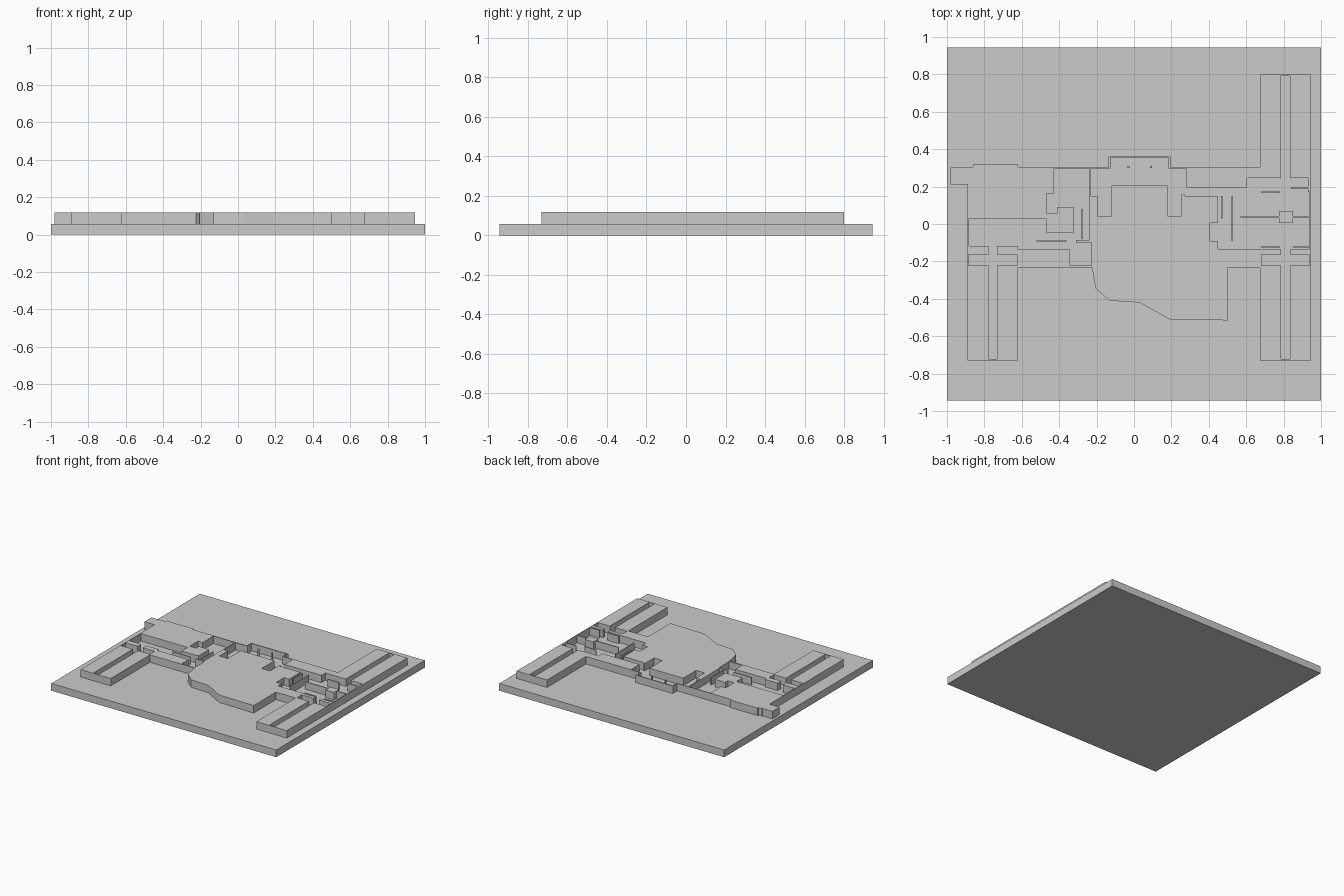
import bpy, bmesh

if "Cube" in bpy.data.objects:
    bpy.data.objects.remove(bpy.data.objects["Cube"])

FLOOR, TOP = 0.058, 0.118
SOUTH, NORTH = -0.233, 0.305      # long walls of the main block
AXIS = 0.03                       # centre line of the hall


def prism(name, pts, z0=FLOOR, z1=TOP):
    """Extrude a flat outline between two heights."""
    bm = bmesh.new()
    face = bm.faces.new([bm.verts.new((x, y, z0)) for x, y in pts])
    ext = bmesh.ops.extrude_face_region(bm, geom=[face])
    for v in ext["geom"]:
        if isinstance(v, bmesh.types.BMVert):
            v.co.z = z1
    bmesh.ops.recalc_face_normals(bm, faces=bm.faces)
    me = bpy.data.meshes.new(name)
    bm.to_mesh(me)
    bm.free()
    ob = bpy.data.objects.new(name, me)
    bpy.context.collection.objects.link(ob)
    return ob


def box(name, x0, x1, y0, y1, z0=FLOOR, z1=TOP):
    return prism(name, [(x0, y0), (x1, y0), (x1, y1), (x0, y1)], z0, z1)


def sink(block, x0, x1, y0, y1):
    """Cut a room down to the floor."""
    cutter = box("room_cutter", x0, x1, y0, y1, FLOOR - 0.03, TOP + 0.1)
    cutter.hide_render = True
    mod = block.modifiers.new("room", 'BOOLEAN')
    mod.operation, mod.solver, mod.object = 'DIFFERENCE', 'EXACT', cutter
    bpy.context.view_layer.objects.active = block
    bpy.ops.object.modifier_apply(modifier=mod.name)
    bpy.data.objects.remove(cutter)


# Base plate and main raised block
box("base_plate", -1, 1, -0.943, 0.943, 0, FLOOR)
block = box("main_block", -0.89, 0.945, SOUTH, NORTH)
box("west_end_lug", -0.98, -0.89, 0.212, 0.302)
box("northwest_ledge", -0.86, -0.62, NORTH, 0.318)

# Terrace with the irregular front edge
prism("terrace", [(-0.225, SOUTH), (-0.205, -0.345), (-0.13, -0.41), (AXIS, -0.42),
                  (0.19, -0.51), (0.5, -0.515), (0.5, SOUTH)])

# Three wings: two long bars around a slot, closed by a thin end wall
for name, cx, inner, outer in (("southwest", -0.755, SOUTH, -0.73),
                               ("southeast", 0.81, SOUTH, -0.73),
                               ("northeast", 0.81, NORTH, 0.8)):
    for side in (-1, 1):
        xs = sorted((cx + side * 0.023, cx + side * 0.135))
        box(name + "_wing_bar", *xs, *sorted((inner, outer)))
    end = outer - 0.009 * (1 if outer > 0 else -1)
    box(name + "_wing_end", cx - 0.023, cx + 0.023, *sorted((end, outer)))
    # slot runs on into the main block
    sink(block, cx - 0.023, cx + 0.023, *((-0.25, -0.11) if inner < 0 else (0.18, 0.33)))
    if inner < 0:
        sink(block, cx - 0.129, cx + 0.129, -0.223, -0.163)

# Hall: the north bay is a thin rim, with an arm of corridor on each side
for side in (-1, 1):
    rim = sorted((AXIS + side * 0.155, AXIS + side * 0.165))
    box("hall_rim_side", *rim, NORTH, 0.36)
    box("hall_pillar", *sorted((AXIS + side * 0.055, AXIS + side * 0.065)), 0.3, 0.31)
    sink(block, *sorted((AXIS + side * 0.15, AXIS + side * 0.225)), 0.042, 0.298)
box("hall_rim_back", AXIS - 0.155, AXIS + 0.155, 0.352, 0.36)
sink(block, AXIS - 0.155, AXIS + 0.155, 0.206, 0.33)

# Sunken rooms and corridors
for room in [(-0.883, -0.47, -0.118, 0.03),    # west room
             (-0.62, -0.31, -0.137, -0.045),   # west passage
             (-0.32, -0.237, -0.085, 0.11),    # west corridor
             (-0.342, -0.228, -0.222, -0.1),   # west closet
             (-0.427, -0.237, 0.09, 0.298),    # upper room
             (-0.468, -0.412, 0.055, 0.162),   # upper room alcove
             (-0.23, -0.18, 0.15, 0.298),      # west lobby
             (0.23, 0.277, 0.16, 0.297),       # east lobby
             (0.27, 0.62, 0.15, 0.195),        # east corridor
             (0.45, 0.938, -0.135, 0.17),      # east room
             (0.405, 0.46, -0.09, 0.005),      # east alcove
             (0.605, 0.93, 0.16, 0.245)]:      # east upper room
    sink(block, *room)

# Partition walls standing in the rooms
T = 0.008


def wall_x(x, y0, y1):
    box("partition", x, x + T, y0, y1)


def wall_y(y, x0, x1):
    box("partition", x0, x1, y, y + T)


wall_x(-0.282, -0.08, 0.08)
wall_y(-0.096, -0.52, -0.36)
wall_x(0.52, -0.09, 0.15)
wall_x(0.465, 0.03, 0.15)
wall_y(0.036, 0.57, 0.94)
wall_y(0.19, 0.84, 0.94)
wall_y(0.165, 0.68, 0.78)
wall_y(-0.125, 0.68, 0.78)
wall_y(-0.125, 0.85, 0.94)
box("east_pier", 0.775, 0.85, 0.005, 0.07)
